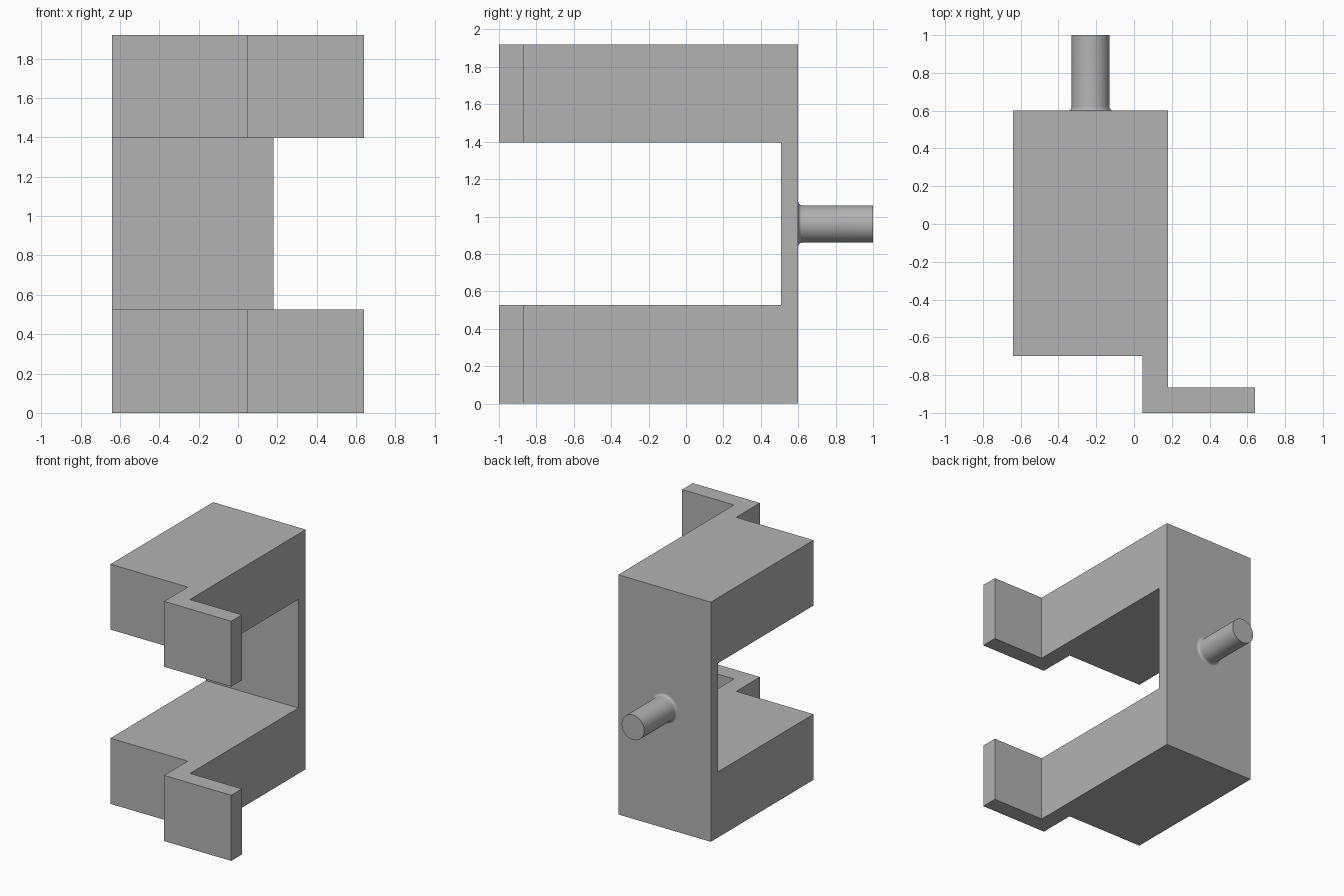
import bpy, bmesh, math
from mathutils import Matrix

cube = bpy.data.objects.get("Cube")
if cube:
    bpy.data.objects.remove(cube, do_unlink=True)

HEIGHT = 1.92
PEG_X, PEG_R, FILLET = -0.23, 0.10, 0.02
BACK_Y = 0.60

# Single grey finish
grey = bpy.data.materials.new("plain_grey")
grey.use_nodes = True
colour = (0.45, 0.45, 0.45, 1)
grey.diffuse_color = colour
grey.node_tree.nodes["Principled BSDF"].inputs["Base Color"].default_value = colour


def add_object(name, bm):
    bmesh.ops.recalc_face_normals(bm, faces=bm.faces)
    mesh = bpy.data.meshes.new(name)
    bm.to_mesh(mesh)
    bm.free()
    mesh.materials.append(grey)
    obj = bpy.data.objects.new(name, mesh)
    bpy.context.collection.objects.link(obj)
    return obj


def prism(name, outline, z0, z1):
    bm = bmesh.new()
    face = bm.faces.new([bm.verts.new((x, y, z0)) for x, y in outline])
    new = bmesh.ops.extrude_face_region(bm, geom=[face])["geom"]
    bmesh.ops.translate(bm, vec=(0, 0, z1 - z0),
                        verts=[v for v in new if isinstance(v, bmesh.types.BMVert)])
    return add_object(name, bm)


# Bracket: plan outline with hooked front tab, extruded to full height
bracket = prism("bracket", [
    (-0.64, BACK_Y), (-0.64, -0.70), (0.045, -0.70), (0.045, -1.0),
    (0.64, -1.0), (0.64, -0.865), (0.18, -0.865), (0.18, BACK_Y)], 0, HEIGHT)

# Opening between the two arms, leaving the thin back wall
opening = prism("opening_cutter", [
    (-1, -1.2), (1, -1.2), (1, 0.507), (-1, 0.507)], 0.526, 1.396)
cut = bracket.modifiers.new("arm_gap", "BOOLEAN")
cut.operation = "DIFFERENCE"
cut.solver = "EXACT"
cut.object = opening
bpy.context.view_layer.objects.active = bracket
bracket.select_set(True)
bpy.ops.object.modifier_apply(modifier=cut.name)
bpy.data.objects.remove(opening, do_unlink=True)
bracket.select_set(False)

# Round peg with a filleted foot, lathed around its own axis
profile = []
for i in range(7):
    a = math.pi / 2 * i / 6
    profile.append((PEG_R + FILLET * (1 - math.sin(a)),
                    BACK_Y + FILLET * (1 - math.cos(a))))
profile.append((PEG_R, 1.0))
sides = 48
bm = bmesh.new()
rings = [[bm.verts.new((r * math.cos(2 * math.pi * k / sides), y,
                        r * math.sin(2 * math.pi * k / sides)))
          for k in range(sides)] for r, y in profile]
for low, high in zip(rings, rings[1:]):
    for k in range(sides):
        n = (k + 1) % sides
        bm.faces.new((low[k], low[n], high[n], high[k]))
bm.faces.new(rings[-1])
bmesh.ops.transform(bm, matrix=Matrix.Translation((PEG_X, 0, HEIGHT / 2)), verts=bm.verts)
peg = add_object("peg", bm)
bpy.context.view_layer.objects.active = peg
peg.select_set(True)
bpy.ops.object.shade_smooth_by_angle(angle=math.radians(35))
